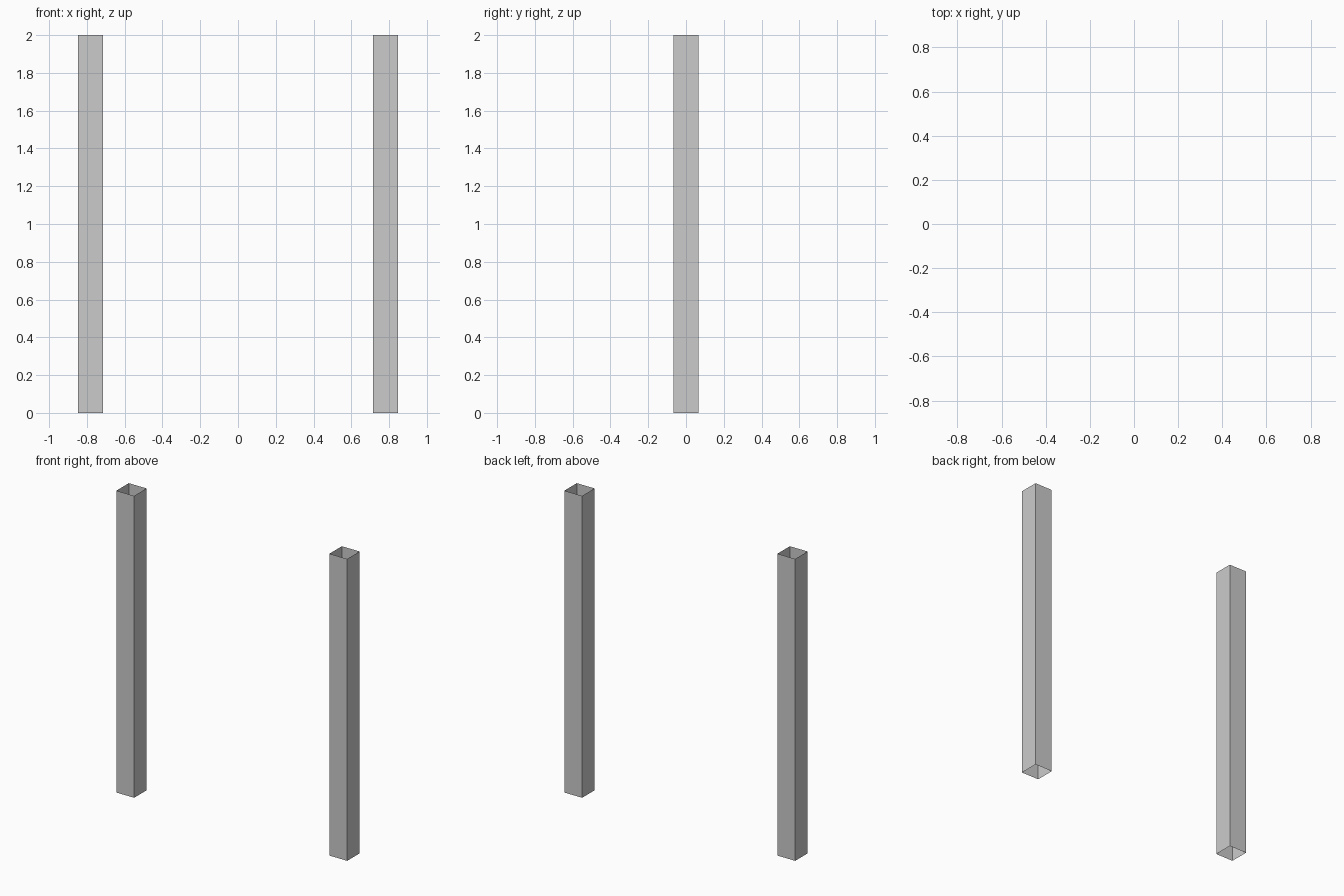
import bpy, bmesh

if "Cube" in bpy.data.objects:
    bpy.data.objects.remove(bpy.data.objects["Cube"])

HALF, HEIGHT, OFFSET = 0.065, 2.0, 0.781


def open_post(name, x):
    # Square thin-walled post, open at top and bottom
    bm = bmesh.new()
    bmesh.ops.create_cube(bm, size=1)
    bm.normal_update()
    caps = [f for f in bm.faces if abs(f.normal.z) > 0.5]
    bmesh.ops.delete(bm, geom=caps, context='FACES_ONLY')
    bmesh.ops.scale(bm, vec=(2 * HALF, 2 * HALF, HEIGHT), verts=bm.verts)
    bmesh.ops.translate(bm, vec=(0, 0, HEIGHT / 2), verts=bm.verts)
    mesh = bpy.data.meshes.new(name)
    bm.to_mesh(mesh)
    bm.free()
    obj = bpy.data.objects.new(name, mesh)
    obj.location.x = x
    bpy.context.collection.objects.link(obj)


# Matching pair of posts
for name, side in (("left_post", -1), ("right_post", 1)):
    open_post(name, side * OFFSET)
